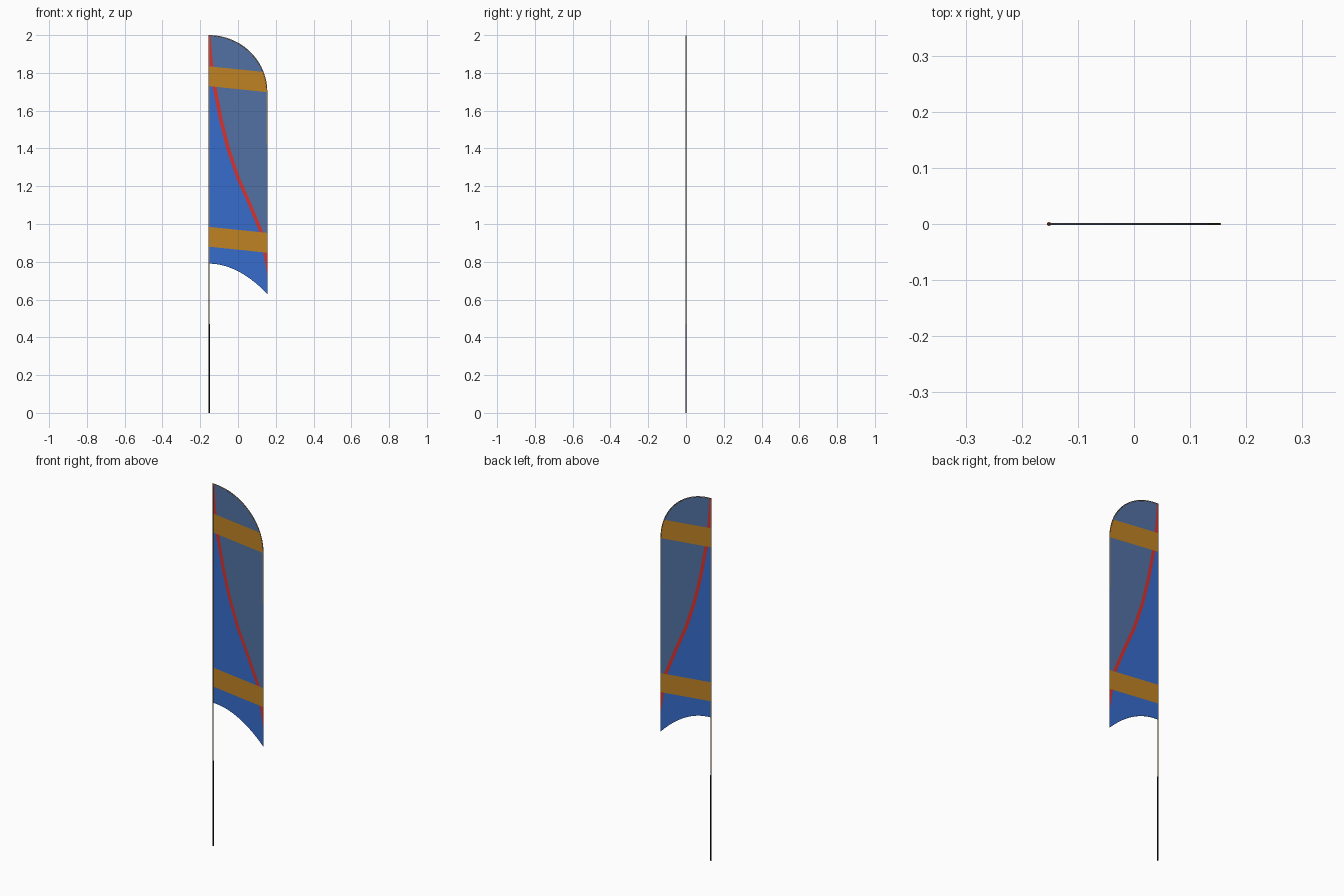
import bpy, bmesh, math

if "Cube" in bpy.data.objects:
    bpy.data.objects.remove(bpy.data.objects["Cube"])

W, HALF = 0.31, 0.155


def mat(name, col):
    m = bpy.data.materials.new(name)
    m.diffuse_color = (*col, 1)
    m.use_nodes = True
    m.node_tree.nodes["Principled BSDF"].inputs["Base Color"].default_value = m.diffuse_color
    return m


blue = mat("bright blue", (0.038, 0.150, 0.60))
slate = mat("slate blue", (0.085, 0.165, 0.37))
red = mat("red", (0.68, 0.032, 0.028))
gold = mat("gold", (0.52, 0.225, 0.017))
tan = mat("tan pole", (0.38, 0.21, 0.08))
dark = mat("dark pole", (0.012, 0.008, 0.008))


# Cloth outline: elliptical top, parabolic bottom
def top(x):
    t = min(1, max(0, (x + HALF) / W))
    return 1.70 + 0.30 * math.sqrt(1 - t * t)


def bottom(x):
    return 0.79 - 0.16 * ((x + HALF) / W) ** 2


# Centre line of the red diagonal stripe, z as a function of x
STRIPE = [(-0.175, 2.2), (-0.155, 1.99), (-0.145, 1.87), (-0.125, 1.73), (-0.09, 1.55),
          (-0.052, 1.40), (0.0, 1.245), (0.06, 1.11), (0.12, 0.965), (0.147, 0.83), (0.17, 0.70)]


def stripe(x):
    for (x0, z0), (x1, z1) in zip(STRIPE, STRIPE[1:]):
        if x <= x1:
            return z0 + (z1 - z0) * (x - x0) / (x1 - x0)
    return STRIPE[-1][1]


def levels(x):
    """Colour borders of one column, from bottom to top."""
    slope = -0.032 * (x + HALF) / W
    lo, hi = bottom(x), top(x)
    r0, r1 = stripe(x + 0.010), stripe(x - 0.010)
    bands = [min(b + slope, hi) for b in (0.88, 0.985, 1.73, 1.835)]
    out = []
    for a, b in ((lo, bands[0]), (bands[1], bands[2]), (bands[3], hi)):
        out += [a, min(max(r0, a), b), min(max(r1, a), b), b]
    return out


# Cloth: columns of faces coloured by the borders
MATS = [blue, red, slate, gold]
ROWS = [0, 1, 2, 3, 0, 1, 2, 3, 0, 1, 2]
bm = bmesh.new()
cols = []
N = 80
for i in range(N + 1):
    x = -HALF * math.cos(math.pi * i / N)
    cols.append([bm.verts.new((x, 0, z)) for z in levels(x)])
for a, b in zip(cols, cols[1:]):
    for k, m in enumerate(ROWS):
        if a[k + 1].co.z - a[k].co.z + b[k + 1].co.z - b[k].co.z > 1e-6:
            bm.faces.new((a[k], b[k], b[k + 1], a[k + 1])).material_index = m
bmesh.ops.remove_doubles(bm, verts=bm.verts, dist=1e-5)
bmesh.ops.delete(bm, geom=[v for v in bm.verts if not v.link_faces], context='VERTS')
me = bpy.data.meshes.new("flag_cloth")
bm.to_mesh(me)
bm.free()
for m in MATS:
    me.materials.append(m)
cloth = bpy.data.objects.new("flag_cloth", me)
bpy.context.collection.objects.link(cloth)
sol = cloth.modifiers.new("thickness", 'SOLIDIFY')
sol.thickness = 0.002
sol.offset = 0


# Poles: round tubes along a path
def tube(name, pts, r, m):
    cu = bpy.data.curves.new(name, 'CURVE')
    cu.dimensions = '3D'
    cu.bevel_depth = r
    cu.bevel_resolution = 2
    cu.use_fill_caps = True
    sp = cu.splines.new('POLY')
    sp.points.add(len(pts) - 1)
    for p, (x, z) in zip(sp.points, pts):
        p.co = (x, 0, z, 1)
    cu.materials.append(m)
    ob = bpy.data.objects.new(name, cu)
    bpy.context.collection.objects.link(ob)


R = 0.0026
tube("lower_pole", [(-HALF + 0.0035, 0), (-HALF + 0.0035, 0.47)], 0.0035, dark)
tube("upper_pole", [(-HALF + R, 0.465), (-HALF + R, 1.99 - R)], R, tan)
# Bent tip follows the curved top edge and runs down the free edge
arc = [(-HALF + (W - R) * math.sin(a), 1.70 + (0.30 - R) * math.cos(a))
       for a in [math.pi / 2 * i / 24 for i in range(25)]]
tube("bent_tip", arc + [(HALF - R, 1.42)], 0.0022, tan)
